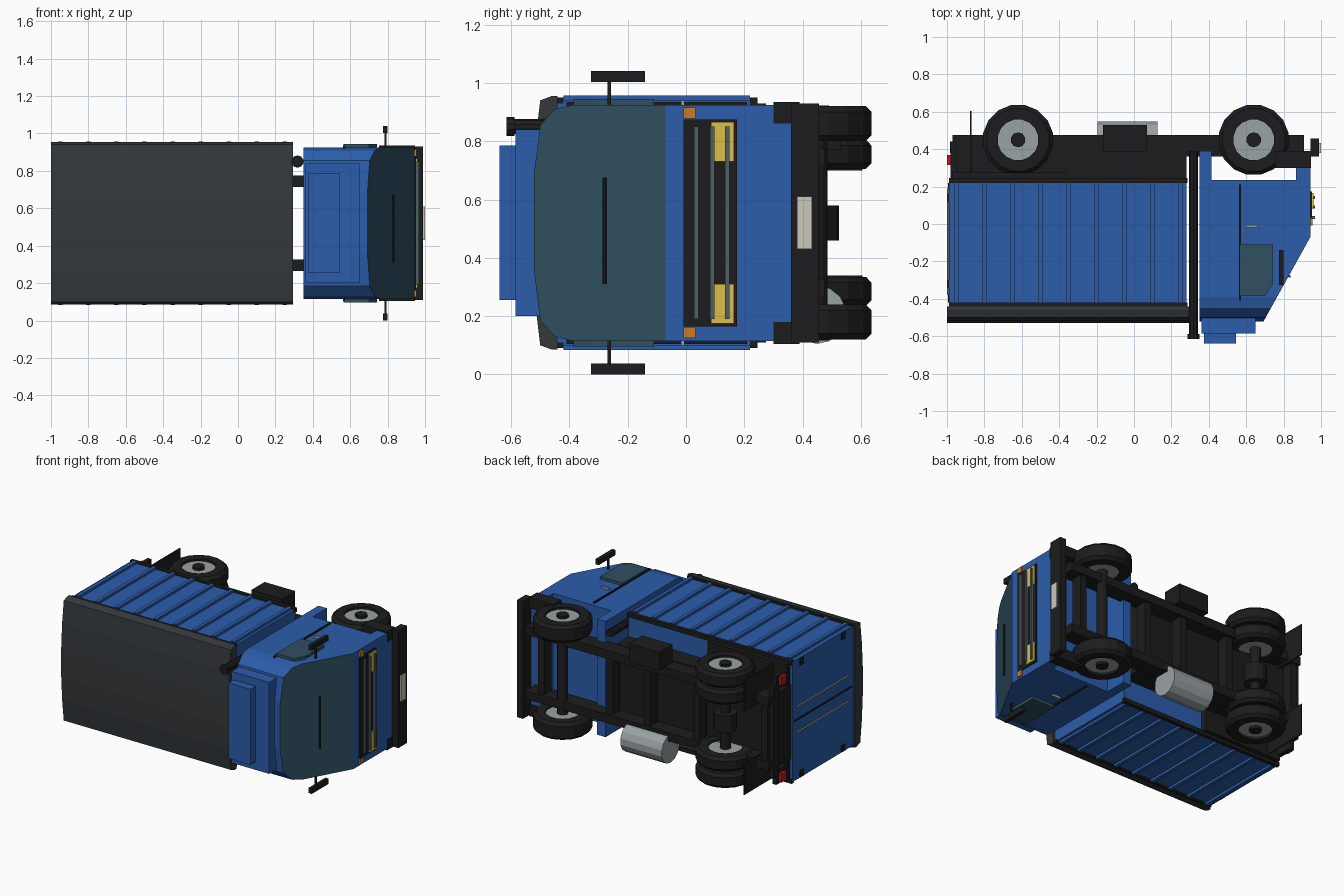
import bpy, bmesh, math
from mathutils import Vector, Matrix

if "Cube" in bpy.data.objects:
    bpy.data.objects.remove(bpy.data.objects["Cube"])

# The truck lies on its side: nose +x, roof -y, width along z (centre z = 0.52)
W = 1.04


def mat(name, r, g, b):
    m = bpy.data.materials.new(name)
    m.diffuse_color = (r, g, b, 1)
    m.use_nodes = True
    m.node_tree.nodes["Principled BSDF"].inputs["Base Color"].default_value = m.diffuse_color
    return m


BLUE = mat("blue_paint", 0.025, 0.11, 0.41)
BLACK = mat("black", 0.012, 0.012, 0.013)
TARP = mat("roof_grey", 0.035, 0.04, 0.045)
GLASS = mat("glass", 0.03, 0.08, 0.12)
STEEL = mat("steel", 0.32, 0.36, 0.37)
BAR = mat("grille_grey", 0.08, 0.12, 0.13)
YELLOW = mat("lamp_yellow", 0.7, 0.52, 0.07)
ORANGE = mat("lamp_orange", 0.6, 0.2, 0.02)
RED = mat("lamp_red", 0.5, 0.01, 0.01)
PLATE = mat("plate", 0.6, 0.58, 0.5)


def finish(name, bm, *mats):
    bmesh.ops.recalc_face_normals(bm, faces=bm.faces)
    me = bpy.data.meshes.new(name)
    bm.to_mesh(me)
    bm.free()
    for m in mats:
        me.materials.append(m)
    ob = bpy.data.objects.new(name, me)
    bpy.context.collection.objects.link(ob)
    return ob


def box(name, m, x, y, z, both=False):
    """Box from (min, max) ranges; both adds the copy on the other side."""
    spans = [z, (W - z[1], W - z[0])] if both else [z]
    for i, s in enumerate(spans):
        bm = bmesh.new()
        bmesh.ops.create_cube(bm, size=1)
        for v in bm.verts:
            v.co = [r[0] + (c + 0.5) * (r[1] - r[0]) for c, r in zip(v.co, (x, y, s))]
        finish(name + ("_left", "_right")[i] if both else name, bm, m)


def prism(pts, a, b, axis):
    """Extrude a (y,z) outline along x, or an (x,y) outline along z."""
    bm = bmesh.new()
    place = (lambda p, t: (t, *p)) if axis == "x" else (lambda p, t: (*p, t))
    f = bm.faces.new([bm.verts.new(place(p, a)) for p in pts])
    new = bmesh.ops.extrude_face_region(bm, geom=[f])["geom"]
    bmesh.ops.translate(bm, vec=Vector(place((0, 0), b - a)),
                        verts=[g for g in new if isinstance(g, bmesh.types.BMVert)])
    return bm


def rod(name, m, p, q, r, seg=12):
    bm = bmesh.new()
    p, q = Vector(p), Vector(q)
    rot = (q - p).to_track_quat('Z', 'Y').to_matrix().to_4x4()
    bmesh.ops.create_cone(bm, cap_ends=True, segments=seg, radius1=r, radius2=r,
                          depth=(q - p).length, matrix=Matrix.Translation((p + q) / 2) @ rot)
    finish(name, bm, m)


def lathe(name, m, profile, centre, flip, seg=16):
    """Turn (radius, height) points around z."""
    bm = bmesh.new()
    rings = [[bm.verts.new((centre[0] + r * math.cos(2 * math.pi * (i + 0.5) / seg),
                            centre[1] + r * math.sin(2 * math.pi * (i + 0.5) / seg),
                            W - h if flip else h)) for i in range(seg)] for r, h in profile]
    for j in range(len(rings)):
        a, b = rings[j], rings[(j + 1) % len(rings)]
        for i in range(seg):
            k = (i + 1) % seg
            bm.faces.new((a[i], a[k], b[k], b[i]))
    finish(name, bm, m)


def mirrored(half):
    return half + [(y, W - z) for y, z in reversed(half)]


# Wheels: single in front, double at the rear
def wheel(name, x, z0, z1, flip):
    c, f = (x, 0.45), (lambda h: W - h if flip else h)
    lathe(name + "_tyre", BLACK, [(0.11, z0), (0.17, z0), (0.19, z0 + 0.02), (0.19, z1 - 0.02),
                                  (0.17, z1), (0.11, z1)], c, flip)
    rod(name + "_rim", STEEL, (*c, f(z0 + 0.01)), (*c, f(z1 - 0.015)), 0.116, 10)
    rod(name + "_hub", BLACK, (*c, f(z0 + 0.02)), (*c, f(z1 + 0.003)), 0.04, 10)


for flip, side in ((False, "left"), (True, "right")):
    wheel("front_wheel_" + side, 0.64, 0.80, 0.92, flip)
    wheel("rear_outer_wheel_" + side, -0.62, 0.82, 0.92, flip)
    wheel("rear_inner_wheel_" + side, -0.62, 0.705, 0.805, flip)
for n, x in (("front_axle", 0.64), ("rear_axle", -0.62)):
    rod(n, BLACK, (x, 0.45, 0.15), (x, 0.45, 0.89), 0.035)
rod("differential", BLACK, (-0.62, 0.45, 0.46), (-0.62, 0.45, 0.58), 0.075)

# Chassis
box("frame_rail", BLACK, (-0.97, 0.91), (0.36, 0.475), (0.715, 0.775), True)
for i, x in enumerate((-0.93, -0.4, -0.02, 0.27, 0.80)):
    box(f"cross_member_{i}", BLACK, (x - 0.025, x + 0.025), (0.38, 0.46), (0.3, 0.74))
box("bed_subframe", BLACK, (-0.98, 0.28), (0.235, 0.37), (0.26, 0.78))
box("rear_fender_deck", BLACK, (-0.97, -0.36), (0.235, 0.275), (0.11, 0.93))
box("mud_flap", BLACK, (-0.876, -0.868), (0.235, 0.605), (0.70, 0.92), True)
box("rear_bumper", BLACK, (-0.985, -0.95), (0.38, 0.44), (0.2, 0.84))
box("tail_lamp", RED, (-1.0, -0.975), (0.315, 0.37), (0.83, 0.89), True)
box("tail_lamp_mount", BLACK, (-0.98, -0.95), (0.26, 0.40), (0.80, 0.90), True)
rod("fuel_tank", STEEL, (-0.195, 0.45, 0.205), (0.125, 0.45, 0.205), 0.1, 14)
box("battery_box", BLACK, (-0.165, 0.07), (0.385, 0.53), (0.77, 0.90))

# Cargo body with ribs, edge rails and arched roof
box("cargo_body", BLUE, (-0.99, 0.28), (-0.44, 0.235), (0.10, 0.94))
for i in range(9):
    x = -0.95 + 0.15 * i
    box(f"cargo_rib_{i}", BLUE, (x - 0.012, x + 0.012), (-0.42, 0.22), (0.935, 0.957), True)
box("cargo_top_rail", BLACK, (-0.99, 0.285), (-0.45, -0.42), (0.93, 0.95), True)
box("cargo_bottom_rail", BLACK, (-0.99, 0.285), (0.22, 0.245), (0.92, 0.95), True)
finish("cargo_roof", prism(mirrored([(-0.44, 0.085), (-0.46, 0.085), (-0.50, 0.10),
                                     (-0.518, 0.25), (-0.528, 0.42)]), -1.0, 0.295, "x"), TARP)
# Rear doors
box("door_seam", BLACK, (-0.995, -0.985), (-0.42, 0.22), (0.515, 0.525))
for i, z in enumerate((0.43, 0.61)):
    rod(f"door_lock_rod_{i}", STEEL, (-0.993, -0.38, z), (-0.993, 0.19, z), 0.007, 8)
for i, y in enumerate((-0.32, 0.14)):
    box(f"door_hinge_{i}", BLACK, (-0.998, -0.98), (y - 0.02, y + 0.02), (0.89, 0.935), True)

# Cab: section run along x, cut by the sloping windscreen plane
bm = prism(mirrored([(0.235, 0.115), (-0.39, 0.115), (-0.45, 0.13), (-0.50, 0.185),
                     (-0.522, 0.36)]), 0.35, 0.943, "x")
cut = bmesh.ops.bisect_plane(bm, geom=bm.verts[:] + bm.edges[:] + bm.faces[:],
                             plane_co=(0.943, -0.07, 0), plane_no=(0.45, -0.25, 0),
                             clear_outer=True)["geom_cut"]
for f in bmesh.ops.contextual_create(bm, geom=[g for g in cut if isinstance(g, bmesh.types.BMEdge)])["faces"]:
    f.material_index = 1
finish("cab", bm, BLUE, GLASS)
box("cab_rear_skirt", BLUE, (0.35, 0.415), (0.23, 0.39), (0.115, 0.925))
box("cab_front_skirt", BLUE, (0.865, 0.943), (0.23, 0.37), (0.115, 0.925))
box("roof_deflector_lower", BLUE, (0.36, 0.65), (-0.585, -0.50), (0.2, 0.84))
box("roof_deflector_upper", BLUE, (0.375, 0.545), (-0.64, -0.58), (0.255, 0.785))
rod("wiper", BLACK, (0.832, -0.28, 0.31), (0.832, -0.28, 0.675), 0.007, 6)

# Doors, side windows and mirrors
for side, z in (("left", 0.92), ("right", 0.095)):
    finish("side_window_" + side, prism([(0.565, -0.11), (0.742, -0.11), (0.742, -0.32), (0.70, -0.385),
                                         (0.565, -0.385)], z, z + 0.025, "z"), GLASS)
box("door_edge", BLACK, (0.562, 0.572), (-0.41, 0.21), (0.92, 0.935), True)
box("door_handle", STEEL, (0.60, 0.66), (-0.018, -0.005), (0.92, 0.94), True)
box("mirror_arm", BLACK, (0.782, 0.794), (-0.27, -0.258), (0.90, 1.005), True)
box("mirror", BLACK, (0.775, 0.80), (-0.325, -0.14), (1.003, 1.04), True)

# Nose: grille, lamps, bumper and plate
box("grille", BLACK, (0.93, 0.952), (-0.008, 0.175), (0.165, 0.875))
for i, y in enumerate((0.035, 0.09, 0.142)):
    box(f"grille_bar_{i}", BAR, (0.945, 0.967), (y - 0.008, y + 0.008), (0.19, 0.85))
box("headlamp", YELLOW, (0.945, 0.961), (0.085, 0.165), (0.73, 0.865), True)
box("indicator", ORANGE, (0.935, 0.955), (-0.008, 0.032), (0.877, 0.915), True)
box("bumper", BLACK, (0.943, 0.99), (0.36, 0.457), (0.11, 0.93))
box("bumper_return", BLACK, (0.755, 0.945), (0.30, 0.39), (0.86, 0.935), True)
box("number_plate", PLATE, (0.985, 1.0), (0.38, 0.432), (0.43, 0.61))

# Exhaust stack behind the cab
rod("exhaust_stack", BLACK, (0.318, 0.39, 0.85), (0.318, -0.60, 0.85), 0.026, 10)
rod("exhaust_cap", BLACK, (0.318, -0.588, 0.85), (0.318, -0.615, 0.85), 0.033, 10)
